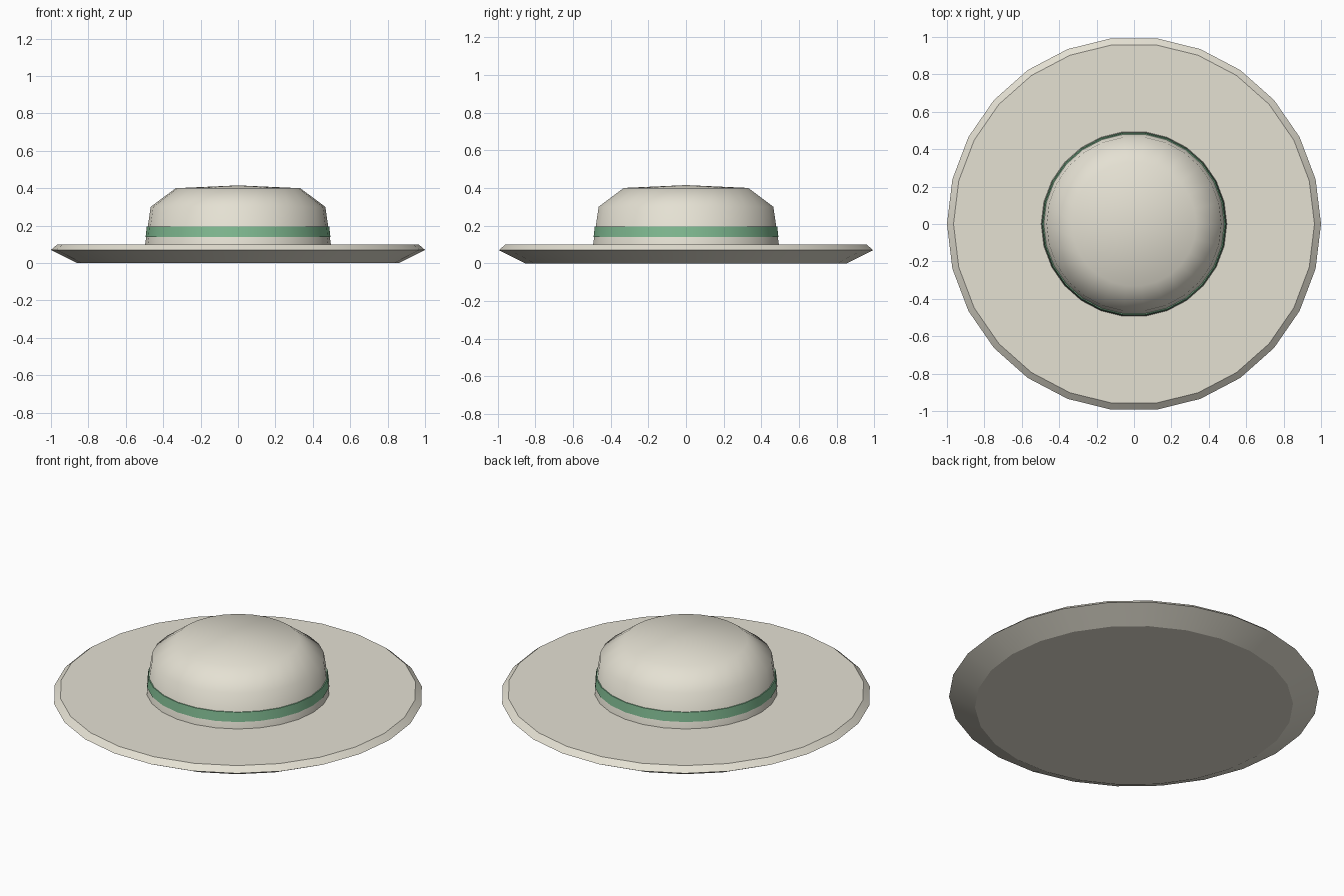
import bpy, bmesh, math

if "Cube" in bpy.data.objects:
    bpy.data.objects.remove(bpy.data.objects["Cube"])

SIDES = 26


def lathe(name, profile, angle, color=None, closed=False):
    """Revolve (radius, z) points around z; radius 0 gives a single pole vertex."""
    bm = bmesh.new()
    rings = []
    for r, z in profile:
        n = SIDES if r > 0 else 1
        rings.append([bm.verts.new((r * math.cos(2 * math.pi * i / SIDES),
                                    r * math.sin(2 * math.pi * i / SIDES), z))
                      for i in range(n)])
    pairs = list(zip(rings, rings[1:]))
    if closed:
        pairs.append((rings[-1], rings[0]))
    for a, b in pairs:
        for i in range(SIDES):
            j = (i + 1) % SIDES
            quad = [a[i % len(a)], a[j % len(a)], b[j % len(b)], b[i % len(b)]]
            bm.faces.new(list(dict.fromkeys(quad)))
    bmesh.ops.recalc_face_normals(bm, faces=bm.faces)
    mesh = bpy.data.meshes.new(name)
    bm.to_mesh(mesh)
    bm.free()
    obj = bpy.data.objects.new(name, mesh)
    bpy.context.collection.objects.link(obj)
    if color:
        mat = bpy.data.materials.new(name + "_material")
        mat.diffuse_color = color
        mat.use_nodes = True
        mat.node_tree.nodes["Principled BSDF"].inputs["Base Color"].default_value = mat.diffuse_color
        mesh.materials.append(mat)
    bpy.ops.object.select_all(action='DESELECT')
    obj.select_set(True)
    bpy.context.view_layer.objects.active = obj
    bpy.ops.object.shade_smooth_by_angle(angle=math.radians(angle))
    return obj


STRAW = (0.78, 0.75, 0.65, 1)
GREEN = (0.22, 0.50, 0.29, 1)

# Wide brim with a flat underside and flared rim
lathe("brim", [(0, 0), (0.86, 0), (1.0, 0.07), (0.965, 0.1), (0, 0.1)], 22, STRAW)

# Rounded crown, sunk slightly into the brim
lathe("crown", [(0, 0.09), (0.498, 0.09), (0.467, 0.3), (0.333, 0.4), (0, 0.415)], 60, STRAW)

# Ribbon around the crown
lathe("ribbon", [(0.494, 0.14), (0.488, 0.195), (0.475, 0.195), (0.475, 0.14)], 30, GREEN, closed=True)
